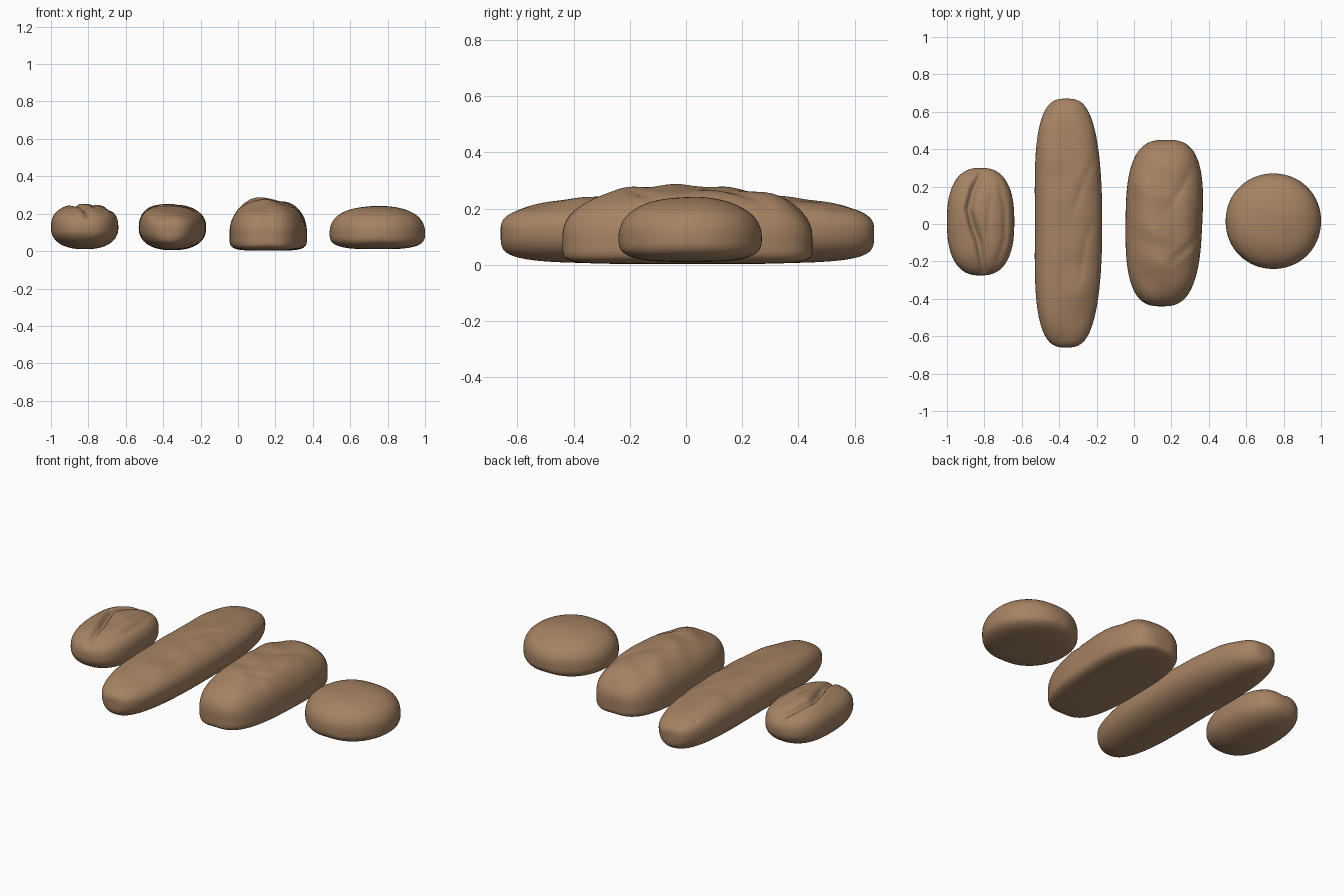
import bpy, math
from mathutils import Vector, noise

if "Cube" in bpy.data.objects:
    bpy.data.objects.remove(bpy.data.objects["Cube"])

crust = bpy.data.materials.new("baked_crust")
crust.diffuse_color = (0.38, 0.225, 0.125, 1)
crust.use_nodes = True
crust.node_tree.nodes["Principled BSDF"].inputs["Base Color"].default_value = crust.diffuse_color

LENGTH_STEPS, RING_STEPS = 110, 112


def super_radius(t, p):
    return max(0.0, 1 - abs(t) ** p) ** (1 / p)


def crease_drop(x, y, creases):
    """Sum of soft grooves (positive depth) and ridges (negative depth)."""
    drop = 0
    p = Vector((x, y))
    for pts, depth, width in creases:
        best, along = 9, 0
        for i in range(len(pts) - 1):
            a, b = Vector(pts[i]), Vector(pts[i + 1])
            ab = b - a
            k = max(0, min(1, (p - a).dot(ab) / ab.length_squared))
            d = (p - a - ab * k).length
            if d < best:
                best, along = d, (i + k) / (len(pts) - 1)
        fade = 0.35 + 0.65 * math.sin(math.pi * along)
        drop += depth * fade * math.exp(-(best / width) ** 2)
    return drop


def loaf(name, x, y, z, belly, p_side, p_top, p_base, n_top, n_base,
         bend=lambda t: 0, widen=lambda t: 1, tilt=0, lump=0.004, creases=()):
    """x, y, z are (min, max); p_* shape the length, n_* shape the section."""
    cx, hw = (x[0] + x[1]) / 2, (x[1] - x[0]) / 2
    cy, hl = (y[0] + y[1]) / 2, (y[1] - y[0]) / 2
    verts, faces = [], []
    for i in range(1, LENGTH_STEPS):
        u = math.pi * (i / LENGTH_STEPS - 0.5)
        t = math.sin(math.pi / 2 * math.sin(u))
        w = hw * super_radius(t, p_side) * widen(t)
        top = (z[1] - belly) * super_radius(t, p_top)
        base = (belly - z[0]) * super_radius(t, p_base)
        for j in range(RING_STEPS):
            a = 2 * math.pi * j / RING_STEPS
            c, s = math.cos(a), math.sin(a)
            n = n_top if s >= 0 else n_base
            r = (abs(c) ** n + abs(s) ** n) ** (-1 / n)
            px = cx + bend(t) + w * c * r
            py = cy + hl * t
            pz = belly + s * r * (top if s >= 0 else base)
            if s > 0:
                pz += tilt * c * s * w / hw
                pz += lump * s * noise.noise(Vector((px, py, 0)) * 7)
                pz -= s * crease_drop(px, py, creases) * min(1, 2 * top / (z[1] - belly))
            verts.append((px, py, pz))
    rings = LENGTH_STEPS - 1
    for i in range(rings - 1):
        for j in range(RING_STEPS):
            k = (j + 1) % RING_STEPS
            faces.append((i * RING_STEPS + j, (i + 1) * RING_STEPS + j,
                          (i + 1) * RING_STEPS + k, i * RING_STEPS + k))
    # end caps close onto a pole
    for ring, yy in ((0, y[0]), (rings - 1, y[1])):
        pole = len(verts)
        verts.append((cx + bend(-1 if ring == 0 else 1), yy, belly))
        for j in range(RING_STEPS):
            a, b = ring * RING_STEPS + j, ring * RING_STEPS + (j + 1) % RING_STEPS
            faces.append((a, b, pole) if ring == 0 else (b, a, pole))
    mesh = bpy.data.meshes.new(name)
    mesh.from_pydata(verts, [], faces)
    mesh.materials.append(crust)
    mesh.shade_smooth()
    ob = bpy.data.objects.new(name, mesh)
    bpy.context.collection.objects.link(ob)
    return ob


# split roll with an open seam along the top
loaf("split_roll", (-1.0, -0.64), (-0.275, 0.30), (0.01, 0.25), 0.125,
     2.5, 2.4, 2.5, 2.6, 2.3, lump=0.008, creases=[
         ([(-0.82, 0.26), (-0.86, 0.18), (-0.885, 0.08), (-0.865, 0.0),
           (-0.83, -0.1), (-0.805, -0.25)], 0.045, 0.018),
         ([(-0.72, 0.22), (-0.69, 0.08), (-0.69, -0.08), (-0.73, -0.2)], 0.012, 0.015),
         ([(-0.76, 0.2), (-0.78, 0.0), (-0.77, -0.15)], 0.008, 0.012)])

# long baguette
loaf("baguette", (-0.53, -0.17), (-0.66, 0.67), (0.005, 0.25), 0.125,
     3.0, 2.6, 5.0, 2.4, 2.3, bend=lambda t: 0.006 * math.cos(3 * t) - 0.006,
     tilt=-0.012, lump=0.01, creases=[
         ([(-0.2, 0.36), (-0.27, 0.22), (-0.33, 0.05)], 0.008, 0.02),
         ([(-0.2, 0.05), (-0.26, -0.1), (-0.3, -0.35)], 0.007, 0.02),
         ([(-0.47, 0.54), (-0.45, 0.59)], 0.012, 0.012)])

# wide loaf with a flat base
loaf("wide_loaf", (-0.045, 0.365), (-0.44, 0.45), (0.003, 0.28), 0.09,
     2.9, 2.5, 7.0, 2.3, 5.0, bend=lambda t: 0.012 * t,
     widen=lambda t: 1 + 0.04 * t, lump=0.016, creases=[
         ([(0.37, 0.0), (0.32, -0.1), (0.2, -0.2)], 0.014, 0.016),
         ([(0.31, 0.3), (0.25, 0.18), (0.18, 0.08)], 0.008, 0.02),
         ([(0.05, 0.0), (0.13, -0.07), (0.22, -0.08)], -0.008, 0.05)])

# round bun
loaf("round_bun", (0.49, 1.0), (-0.24, 0.27), (0.01, 0.24), 0.095,
     2.05, 2.3, 3.2, 2.4, 3.2, lump=0.003)
